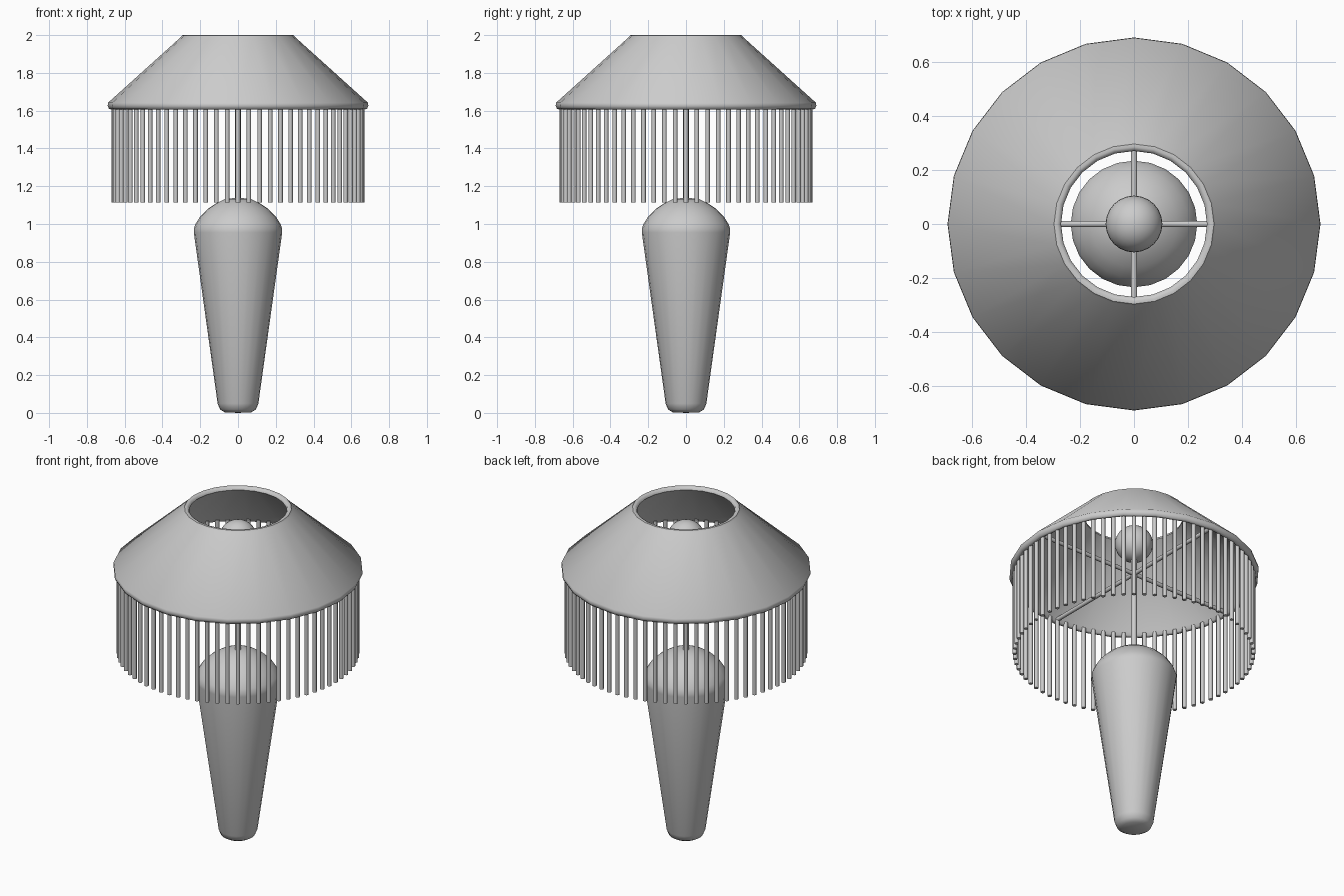
import bpy, bmesh, math
from mathutils import Matrix, Vector

SIDES = 24
STRANDS = 72

cube = bpy.data.objects.get("Cube")
if cube:
    bpy.data.objects.remove(cube, do_unlink=True)

grey = bpy.data.materials.new("plain grey")
grey.use_nodes = True
colour = (0.6, 0.6, 0.6, 1)
grey.diffuse_color = colour
grey.node_tree.nodes["Principled BSDF"].inputs["Base Color"].default_value = colour


def finish(name, bm, angle=50):
    """Turn a bmesh into a smooth-shaded object."""
    bmesh.ops.recalc_face_normals(bm, faces=bm.faces)
    mesh = bpy.data.meshes.new(name)
    bm.to_mesh(mesh)
    bm.free()
    mesh.materials.append(grey)
    obj = bpy.data.objects.new(name, mesh)
    bpy.context.collection.objects.link(obj)
    bpy.ops.object.select_all(action="DESELECT")
    obj.select_set(True)
    bpy.context.view_layer.objects.active = obj
    bpy.ops.object.shade_smooth_by_angle(angle=math.radians(angle))
    return obj


def lathe(name, profile, closed=False):
    """Revolve (radius, height) points about the z axis."""
    bm = bmesh.new()
    verts = [bm.verts.new((r, 0, z)) for r, z in profile]
    edges = [bm.edges.new(pair) for pair in zip(verts, verts[1:])]
    if closed:
        edges.append(bm.edges.new((verts[-1], verts[0])))
    bmesh.ops.spin(bm, geom=verts + edges, cent=(0, 0, 0), axis=(0, 0, 1),
                   angle=math.tau, steps=SIDES, use_duplicate=False)
    bmesh.ops.remove_doubles(bm, verts=bm.verts, dist=0.0005)
    return finish(name, bm)


def add_rod(bm, start, end, radius, sides=8):
    """Add a capped cylinder between two points."""
    start, end = Vector(start), Vector(end)
    axis = end - start
    matrix = Matrix.Translation((start + end) / 2) @ axis.to_track_quat("Z", "Y").to_matrix().to_4x4()
    bmesh.ops.create_cone(bm, cap_ends=True, segments=sides, radius1=radius,
                          radius2=radius, depth=axis.length, matrix=matrix)


# Tapered base with rounded foot and domed top
lathe("base", [(0, 0), (0.07, 0.003), (0.095, 0.018), (0.108, 0.05),
               (0.234, 0.955), (0.234, 0.975), (0.225, 1.0), (0.2, 1.04),
               (0.16, 1.08), (0.115, 1.11), (0.07, 1.132), (0, 1.14)])

# Hollow conical shade with rounded lips
lathe("shade", [(0.66, 1.612), (0.672, 1.606), (0.683, 1.61), (0.69, 1.625),
                (0.688, 1.642), (0.302, 1.99), (0.296, 1.999), (0.285, 2.0),
                (0.274, 1.995), (0.27, 1.982), (0.655, 1.632)], closed=True)

# Central stem
bm = bmesh.new()
add_rod(bm, (0, 0, 1.12), (0, 0, 1.75), 0.016, 12)
finish("stem", bm)

# Round bulb
bm = bmesh.new()
bmesh.ops.create_uvsphere(bm, u_segments=SIDES, v_segments=16, radius=0.105,
                          matrix=Matrix.Translation((0, 0, 1.815)))
finish("bulb", bm)

# Crossed spokes carrying the shade
bm = bmesh.new()
add_rod(bm, (-0.66, 0, 1.625), (0.66, 0, 1.625), 0.012)
add_rod(bm, (0, -0.66, 1.625), (0, 0.66, 1.625), 0.012)
finish("spokes", bm)

# Hanging fringe around the rim
bm = bmesh.new()
for i in range(STRANDS):
    a = math.tau * i / STRANDS
    x, y = 0.658 * math.cos(a), 0.658 * math.sin(a)
    add_rod(bm, (x, y, 1.115), (x, y, 1.625), 0.012)
finish("fringe", bm)
